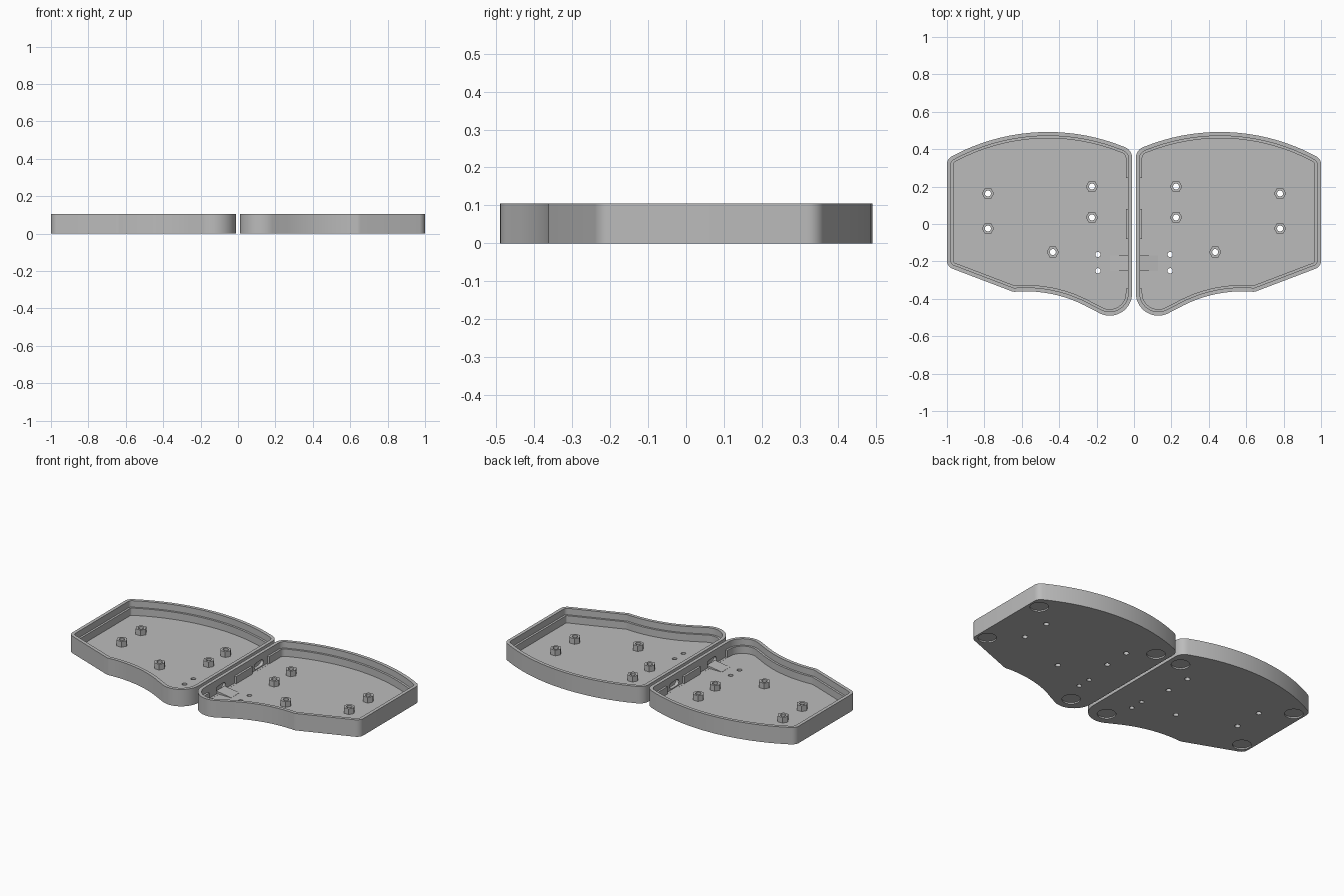
import bpy, bmesh, math
from mathutils import Vector

if "Cube" in bpy.data.objects:
    bpy.data.objects.remove(bpy.data.objects["Cube"])

H, FLOOR, LEDGE = 0.105, 0.02, 0.065
grey = bpy.data.materials.new("plain_grey")
grey.diffuse_color = (0.5, 0.5, 0.5, 1)
grey.use_nodes = True
grey.node_tree.nodes["Principled BSDF"].inputs["Base Color"].default_value = grey.diffuse_color


def arc(cx, cy, r, a0, a1, n):
    return [(cx + r * math.cos(a0 + (a1 - a0) * i / n),
             cy + r * math.sin(a0 + (a1 - a0) * i / n)) for i in range(n + 1)]


def outline():
    """Counter-clockwise half outline as (point, corner radius)."""
    # bowed rear edge, outer side, slanted front edge
    R, cx, cy = 1.08, 0.46, 0.492 - 1.08
    rear = arc(cx, cy, R, math.acos(0.54 / R), math.acos(-0.45 / R), 20)
    # round thumb lobe and the hollow running into it
    ta = math.atan2(-0.69, 0.45)
    lobe = arc(0.13, -0.37, 0.12, -math.pi, ta, 20)
    end = math.acos(0.065 / 0.70)
    hollow = arc(0.58, -1.06, 0.70, ta + math.pi, end, 12)[1:]
    pts = [(Vector(p), 0) for p in rear + lobe + hollow]
    corner = {0: 0.045, 20: 0.06, len(pts) - 1: 0.05}
    pts = [(p, corner.get(i, 0)) for i, (p, _) in enumerate(pts)]
    return pts + [(Vector((1.0, -0.228)), 0.045)]


def inset_outline(d):
    """Mitred inward offset, then rounded corners."""
    src, n, off = outline(), 0, []
    n = len(src)
    for i, (p, r) in enumerate(src):
        a = (p - src[i - 1][0]).normalized()
        b = (src[(i + 1) % n][0] - p).normalized()
        na, nb = Vector((-a.y, a.x)), Vector((-b.y, b.x))
        off.append((p + (na + nb) * d / (1 + na.dot(nb)), r))
    out = []
    for i, (p, r) in enumerate(off):
        if not r:
            out.append(p)
            continue
        a = (off[i - 1][0] - p).normalized()
        b = (off[(i + 1) % n][0] - p).normalized()
        half = a.angle(b) / 2
        rad = max(r - d, 0.012)
        c = p + (a + b).normalized() * rad / math.sin(half)
        t0, t1 = p + a * rad / math.tan(half), p + b * rad / math.tan(half)
        for k in range(7):
            v = (t0 - c).lerp(t1 - c, k / 6).normalized()
            out.append(c + v * rad)
    return out


def finish(bm, name):
    bmesh.ops.recalc_face_normals(bm, faces=bm.faces)
    me = bpy.data.meshes.new(name)
    bm.to_mesh(me)
    bm.free()
    me.materials.append(grey)
    ob = bpy.data.objects.new(name, me)
    bpy.context.collection.objects.link(ob)
    return ob


def prism(bm, pts, z0, z1):
    lo = [bm.verts.new((x, y, z0)) for x, y in pts]
    hi = [bm.verts.new((x, y, z1)) for x, y in pts]
    bm.faces.new(lo[::-1])
    bm.faces.new(hi)
    for i in range(len(pts)):
        j = (i + 1) % len(pts)
        bm.faces.new((lo[i], lo[j], hi[j], hi[i]))


def disc(bm, x, y, r, z0, z1, n):
    prism(bm, arc(x, y, r, 0, math.tau, n)[:-1], z0, z1)


def box(bm, x0, x1, y0, y1, z0, z1):
    prism(bm, [(x0, y0), (x1, y0), (x1, y1), (x0, y1)], z0, z1)


def cut(ob, cutter):
    m = ob.modifiers.new("cut", 'BOOLEAN')
    m.operation, m.solver, m.object = 'DIFFERENCE', 'EXACT', cutter
    cutter.hide_render = True
    bpy.context.view_layer.update()
    dg = bpy.context.evaluated_depsgraph_get()
    me = bpy.data.meshes.new_from_object(ob.evaluated_get(dg))
    ob.modifiers.clear()
    ob.data = me


# tray: outer wall, rim, stepped inner wall and floor
bm = bmesh.new()
rings = []
for d, z in [(0, 0), (0, H), (0.021, H), (0.021, LEDGE), (0.034, LEDGE), (0.034, FLOOR)]:
    rings.append([bm.verts.new((p.x, p.y, z)) for p in inset_outline(d)])
bm.faces.new(rings[0][::-1])
bm.faces.new(rings[-1])
for lo, hi in zip(rings, rings[1:]):
    for i in range(len(lo)):
        j = (i + 1) % len(lo)
        bm.faces.new((lo[i], lo[j], hi[j], hi[i]))
tray = finish(bm, "case_tray")

# hexagonal standoffs
POSTS = [(0.225, 0.2), (0.225, 0.035), (0.781, 0.163), (0.781, -0.024), (0.434, -0.15)]
bm = bmesh.new()
for x, y in POSTS:
    disc(bm, x, y, 0.033, FLOOR - 0.002, 0.055, 6)
posts = finish(bm, "hex_standoffs")

# screw holes and tie holes
bm = bmesh.new()
for x, y in POSTS:
    disc(bm, x, y, 0.016, -0.05, 0.2, 20)
for y in (-0.163, -0.25):
    disc(bm, 0.193, y, 0.014, -0.05, 0.2, 20)
# shallow foot recesses underneath
for x, y in [(0.935, 0.285), (0.935, -0.17), (0.09, 0.3), (0.13, -0.395)]:
    disc(bm, x, y, 0.053, -0.05, 0.009, 32)
holes = finish(bm, "hole_cutter")

# pockets thinning the inner wall behind the connectors
bm = bmesh.new()
for y0, y1 in [(0.08, 0.245), (-0.345, -0.08)]:
    box(bm, 0.031, 0.07, y0, y1, FLOOR + 0.0005, LEDGE + 0.01)
pockets = finish(bm, "pocket_cutter")

# rounded connector openings through the inner wall
bm = bmesh.new()
for y in (0.16, -0.21):
    r, hw, zc = 0.019, 0.026, 0.045
    prof = arc(hw, 0, r, -math.pi / 2, math.pi / 2, 10) + \
        arc(-hw, 0, r, math.pi / 2, 1.5 * math.pi, 10)
    start = len(bm.verts)
    prism(bm, prof, -0.02, 0.06)
    bm.verts.ensure_lookup_table()
    for v in bm.verts[start:]:
        u, w, t = v.co
        v.co = (t, y + u, zc + w)
ports = finish(bm, "port_cutter")

for c in (holes, pockets, ports):
    cut(tray, c)
cut(posts, holes)
for c in (holes, pockets, ports):
    bpy.data.objects.remove(c)

# wedge ramp beside the front connector
bm = bmesh.new()
sec = [(0.025, FLOOR - 0.001), (0.128, FLOOR - 0.001), (0.128, FLOOR + 0.001), (0.025, FLOOR + 0.016)]
a = [bm.verts.new((x, -0.25, z)) for x, z in sec]
b = [bm.verts.new((x, -0.168, z)) for x, z in sec]
bm.faces.new(a)
bm.faces.new(b[::-1])
for i in range(4):
    j = (i + 1) % 4
    bm.faces.new((a[i], b[i], b[j], a[j]))
ramp = finish(bm, "connector_ramp")

# smooth the curved walls and mirror to the other half
for ob in (tray, posts, ramp):
    bpy.ops.object.select_all(action='DESELECT')
    ob.select_set(True)
    bpy.context.view_layer.objects.active = ob
    bpy.ops.object.shade_smooth_by_angle(angle=math.radians(28))
    m = ob.modifiers.new("other_half", 'MIRROR')
    m.use_axis = (True, False, False)
    m.use_mirror_merge = False
